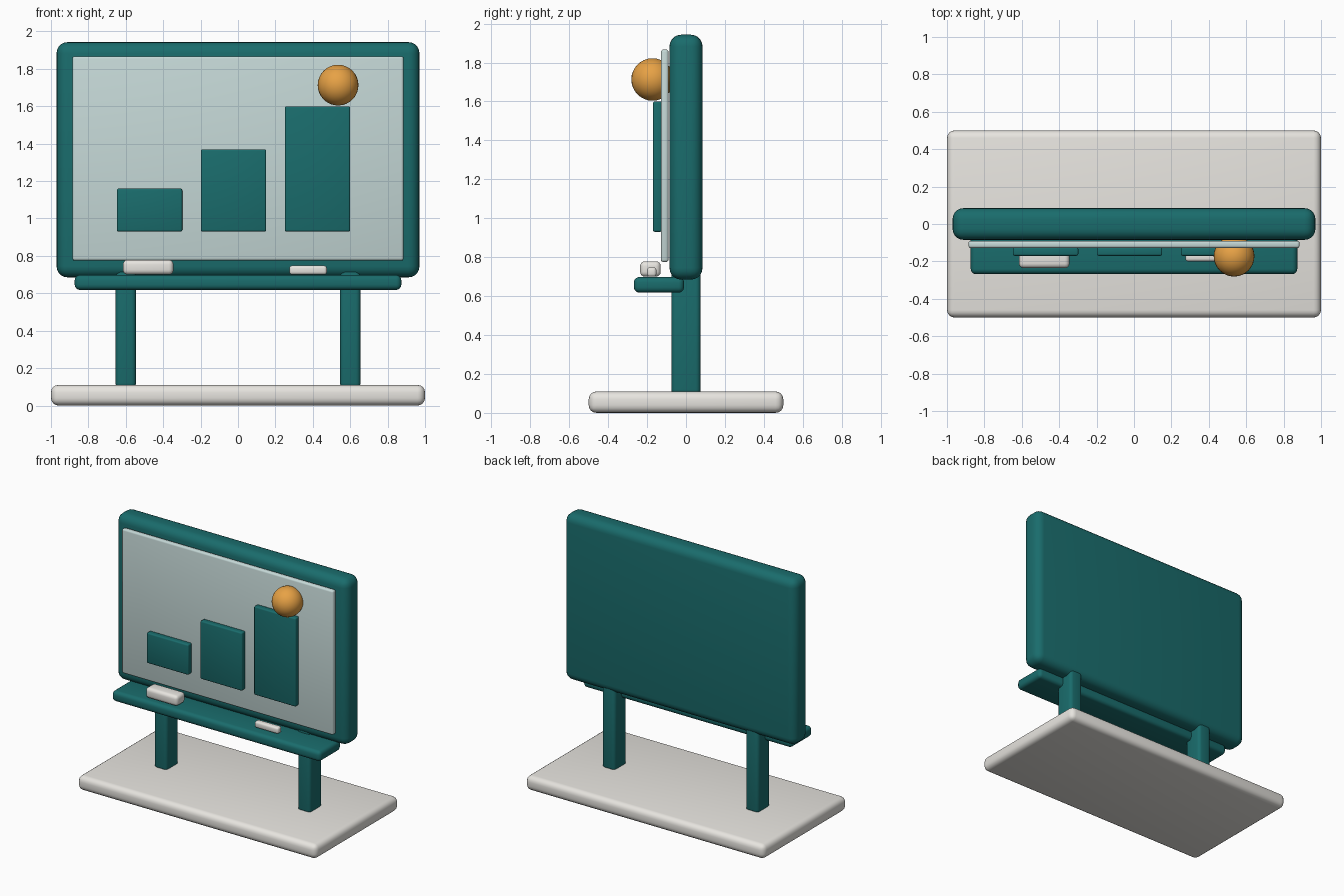
import bpy

if "Cube" in bpy.data.objects:
    bpy.data.objects.remove(bpy.data.objects["Cube"])


def material(name, rgb):
    m = bpy.data.materials.new(name)
    m.diffuse_color = (*rgb, 1)
    m.use_nodes = True
    m.node_tree.nodes["Principled BSDF"].inputs["Base Color"].default_value = m.diffuse_color
    return m


TEAL = material("teal", (0.010, 0.150, 0.150))
PALE = material("pale_glass", (0.56, 0.69, 0.68))
WHITE = material("warm_white", (0.80, 0.78, 0.74))
ORANGE = material("orange", (0.80, 0.36, 0.06))


def finish(obj, name, mat):
    obj.name = name
    obj.data.materials.append(mat)
    bpy.ops.object.shade_smooth_by_angle()
    return obj


def box(name, x, y, z, bevel, mat, segments=4):
    """Rounded box given by its (min, max) extents on each axis."""
    ext = (x, y, z)
    bpy.ops.mesh.primitive_cube_add(size=1, location=[(a + b) / 2 for a, b in ext])
    obj = bpy.context.object
    obj.scale = [b - a for a, b in ext]
    bpy.ops.object.transform_apply(location=False, rotation=False, scale=True)
    mod = obj.modifiers.new("bevel", 'BEVEL')
    mod.width = bevel
    mod.segments = segments
    bpy.ops.object.modifier_apply(modifier=mod.name)
    return finish(obj, name, mat)


# Stand: base plate and two legs
box("base", (-1, 1), (-0.5, 0.5), (0, 0.11), 0.04, WHITE)
for side, cx in (("left", -0.6), ("right", 0.6)):
    box(f"{side}_leg", (cx - 0.055, cx + 0.055), (-0.075, 0.075), (0.095, 0.76), 0.025, TEAL)

# Board: thick frame with a pale writing panel just in front
box("board_frame", (-0.97, 0.97), (-0.085, 0.085), (0.685, 1.943), 0.06, TEAL, 5)
box("writing_panel", (-0.885, 0.885), (-0.129, -0.09), (0.775, 1.867), 0.013, PALE, 3)

# Tray with eraser and marker
box("tray", (-0.873, 0.873), (-0.268, -0.01), (0.618, 0.698), 0.028, TEAL)
box("eraser", (-0.615, -0.345), (-0.236, -0.13), (0.70, 0.779), 0.025, WHITE)
box("marker", (0.275, 0.475), (-0.2, -0.152), (0.70, 0.748), 0.014, WHITE, 3)

# Rising bar chart topped by a ball
for i, top in enumerate((1.16, 1.37, 1.60)):
    x0 = -0.648 + i * 0.449
    box(f"chart_bar_{i + 1}", (x0, x0 + 0.35), (-0.17, -0.124), (0.93, top), 0.01, TEAL, 3)
bpy.ops.mesh.primitive_uv_sphere_add(segments=32, ring_count=16, radius=0.109,
                                     location=(0.535, -0.172, 1.713))
finish(bpy.context.object, "ball", ORANGE)
